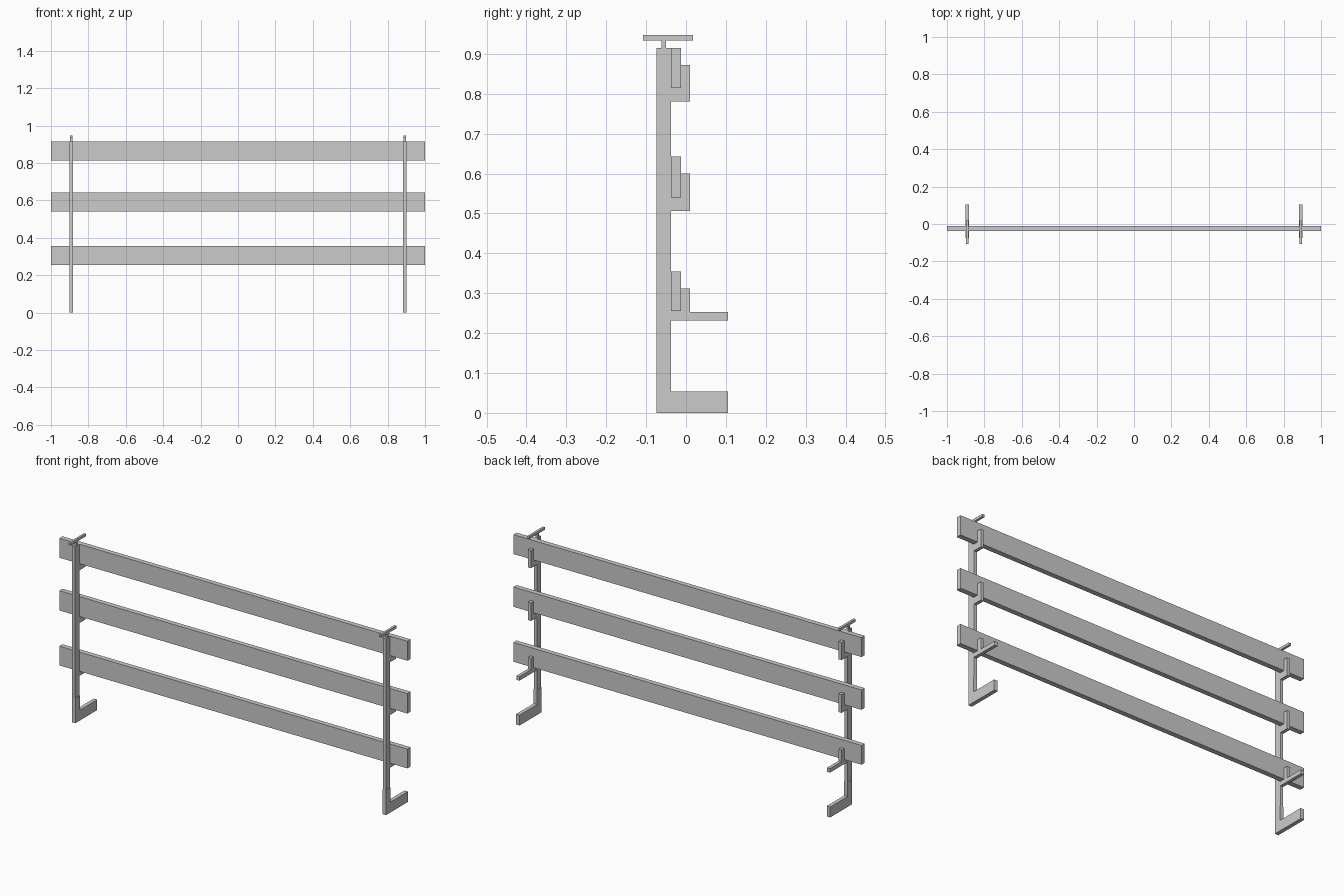
import bpy, bmesh

if "Cube" in bpy.data.objects:
    bpy.data.objects.remove(bpy.data.objects["Cube"])

BX = 0.892            # bracket distance from the centre
B0, B1 = -0.038, -0.012   # board back and front (y)
LEVELS = [(0.255, 0.355), (0.540, 0.643), (0.814, 0.915)]


def extrude_profile(name, pts, x, width):
    """Extrude a closed (y, z) outline along x, centred at x."""
    bm = bmesh.new()
    face = bm.faces.new([bm.verts.new((x - width / 2, y, z)) for y, z in pts])
    res = bmesh.ops.extrude_face_region(bm, geom=[face])
    verts = [v for v in res["geom"] if isinstance(v, bmesh.types.BMVert)]
    bmesh.ops.translate(bm, verts=verts, vec=(width, 0, 0))
    bmesh.ops.recalc_face_normals(bm, faces=bm.faces)
    me = bpy.data.meshes.new(name)
    bm.to_mesh(me)
    bm.free()
    ob = bpy.data.objects.new(name, me)
    bpy.context.collection.objects.link(ob)
    return ob


def rect(y0, y1, z0, z1):
    return [(y0, z0), (y1, z0), (y1, z1), (y0, z1)]


# Horizontal boards
for name, (z0, z1) in zip(("lower", "middle", "upper"), LEVELS):
    extrude_profile(name + "_board", rect(B0, B1, z0, z1), 0, 2.0)

# Post outline with three hooks, the lowest having a long arm
post = [(-0.074, 0.0), (B0, 0.0),
        (B0, 0.232), (0.105, 0.232), (0.105, 0.253), (0.010, 0.253),
        (0.010, 0.312), (B1, 0.312), (B1, 0.255), (B0, 0.255),
        (B0, 0.506), (0.010, 0.506), (0.010, 0.600), (B1, 0.600),
        (B1, 0.540), (B0, 0.540),
        (B0, 0.780), (0.010, 0.780), (0.010, 0.872), (B1, 0.872),
        (B1, 0.814), (B0, 0.814), (B0, 0.915), (-0.074, 0.915)]
# L-shaped foot sleeve
foot = [(-0.074, 0.0), (0.105, 0.0), (0.105, 0.054),
        (B0, 0.054), (B0, 0.13), (-0.074, 0.13)]

for side, s in (("left", -1), ("right", 1)):
    x = s * BX
    extrude_profile(side + "_post", post, x, 0.017)
    extrude_profile(side + "_foot", foot, x, 0.020)
    # T-shaped screw handle on top of the post
    handle = [(-0.061, 0.915), (-0.050, 0.915), (-0.050, 0.934), (0.018, 0.934),
              (0.018, 0.947), (-0.108, 0.947), (-0.108, 0.934), (-0.061, 0.934)]
    extrude_profile(side + "_handle", handle, x, 0.012)
